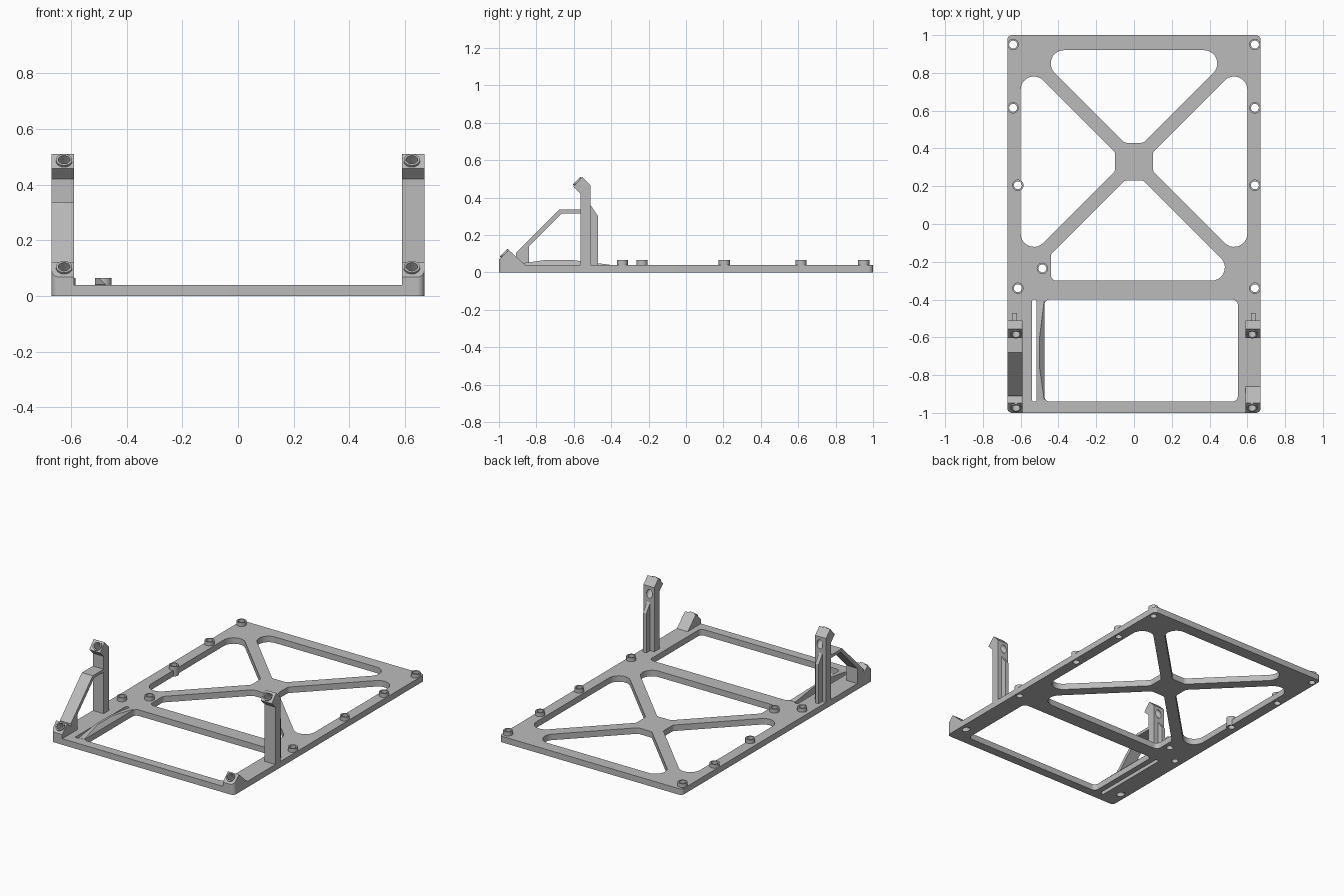
import bpy
import bmesh
from math import pi, sin, tan, radians
from mathutils import Vector, Matrix

cube = bpy.data.objects.get("Cube")
if cube:
    bpy.data.objects.remove(cube, do_unlink=True)

grey = bpy.data.materials.new("plain grey")
grey.use_nodes = True
grey.diffuse_color = (0.5, 0.5, 0.5, 1)
grey.node_tree.nodes["Principled BSDF"].inputs["Base Color"].default_value = (0.5, 0.5, 0.5, 1)

W, T = 0.67, 0.04          # half width and thickness of the plate
BOSS_R, HOLE_R = 0.03, 0.021


def rounded(points, radius):
    """Round the corners of a polygon; a point may carry its own radius."""
    out = []
    for i, point in enumerate(points):
        p = Vector(point[:2])
        r = point[2] if len(point) > 2 else radius
        a = (Vector(points[i - 1][:2]) - p).normalized()
        b = (Vector(points[(i + 1) % len(points)][:2]) - p).normalized()
        half = a.angle(b) / 2
        centre = p + (a + b).normalized() * r / sin(half)
        start = p + a * r / tan(half) - centre
        end = p + b * r / tan(half) - centre
        sweep = pi - 2 * half
        steps = 10
        for k in range(steps + 1):
            f = k / steps
            out.append(centre + (start * sin((1 - f) * sweep) + end * sin(f * sweep)) / sin(sweep))
    return out


def finish(name, bm):
    bmesh.ops.recalc_face_normals(bm, faces=bm.faces)
    mesh = bpy.data.meshes.new(name)
    bm.to_mesh(mesh)
    bm.free()
    mesh.materials.append(grey)
    obj = bpy.data.objects.new(name, mesh)
    bpy.context.collection.objects.link(obj)
    return obj


def prism(name, profile, lo, hi, axis="Z"):
    """Extrude an xy profile along z, or a yz profile along x."""
    bm = bmesh.new()
    along = Vector((0, 0, 1)) if axis == "Z" else Vector((1, 0, 0))
    verts = [bm.verts.new((u, v, lo) if axis == "Z" else (lo, u, v)) for u, v in profile]
    face = bm.faces.new(verts)
    ext = bmesh.ops.extrude_face_region(bm, geom=[face])
    moved = [g for g in ext["geom"] if isinstance(g, bmesh.types.BMVert)]
    bmesh.ops.translate(bm, verts=moved, vec=along * (hi - lo))
    return finish(name, bm)


def cylinder(name, top, depth, radius, tilt=0):
    """Cylinder hanging below the centre of its top face."""
    bm = bmesh.new()
    matrix = (Matrix.Translation(top) @ Matrix.Rotation(tilt, 4, "X")
              @ Matrix.Translation((0, 0, -depth / 2)))
    bmesh.ops.create_cone(bm, cap_ends=True, segments=32, radius1=radius,
                          radius2=radius, depth=depth, matrix=matrix)
    return finish(name, bm)


def boolean(obj, other, operation, keep=False):
    mod = obj.modifiers.new(operation, "BOOLEAN")
    mod.object, mod.operation, mod.solver = other, operation, "EXACT"
    bpy.context.view_layer.objects.active = obj
    bpy.ops.object.modifier_apply(modifier=mod.name)
    if not keep:
        bpy.data.objects.remove(other, do_unlink=True)


# Base plate with the cross-braced openings
outline = rounded([(-W, -1), (W, -1), (W, 1), (-W, 1)], 0.025)
plate = prism("base_plate", outline, 0, T)
side = [(0.10, 0.28), (0.60, -0.22, 0.07), (0.60, 0.88, 0.07), (0.10, 0.38)]
openings = [
    ([(-0.05, 0.43), (0.05, 0.43), (0.54, 0.92, 0.07), (-0.54, 0.92, 0.07)], 0.03),
    (side, 0.03),
    ([(-p[0], *p[1:]) for p in side], 0.03),
    ([(-0.05, 0.23), (0.05, 0.23), (0.58, -0.30, 0.07), (-0.44, -0.30), (-0.44, -0.16)], 0.03),
    ([(-0.475, -0.94), (0.55, -0.94), (0.55, -0.40), (-0.475, -0.40)], 0.03),
    ([(-0.54, -0.94), (-0.515, -0.94), (-0.515, -0.40), (-0.54, -0.40)], 0.011),
]
for points, radius in openings:
    boolean(plate, prism("cutter", rounded(points, radius), -0.1, 0.2), "DIFFERENCE")

# Round bosses with through holes
bosses = [(x, y) for x in (-0.64, 0.64) for y in (0.95, 0.615)]
bosses += [(x, y) for x in (-0.615, 0.64) for y in (0.205, -0.34)]
bosses.append((-0.485, -0.235))
for x, y in bosses:
    boolean(plate, cylinder("boss", (x, y, 0.065), 0.065, BOSS_R), "UNION")
for x, y in bosses:
    boolean(plate, cylinder("hole", (x, y, 0.2), 0.4, HOLE_R), "DIFFERENCE")
parts = [plate]

# Low tapered catch beside the slot
bm = bmesh.new()
rings = []
for y, h in ((-0.93, 0.001), (-0.76, 0.025), (-0.6, 0.025), (-0.41, 0.001)):
    section = [(-0.515, T), (-0.475, T), (-0.475 - h, T + h), (-0.515, T + h)]
    rings.append([bm.verts.new((x, y, z)) for x, z in section])
for r, s in zip(rings, rings[1:]):
    for k in range(4):
        bm.faces.new((r[k], r[k - 1], s[k - 1], s[k]))
bm.faces.new(rings[0])
bm.faces.new(rings[-1])
parts.append(finish("slot_catch", bm))

# Uprights: front wedge, tall post, rear rib and angled screw bosses
wedge = [(-1, T), (-1, 0.068), (-0.948, 0.12), (-0.86, T)]
post = [(-0.565, T), (-0.565, 0.42), (-0.603, 0.458), (-0.555, 0.51), (-0.51, 0.465), (-0.51, T)]
rib = [(-0.511, T), (-0.511, 0.36), (-0.47, 0.30), (-0.47, T)]
strut = [(-0.91, T), (-0.91, 0.105), (-0.68, 0.335), (-0.56, 0.335),
         (-0.56, 0.315), (-0.665, 0.315), (-0.84, 0.14), (-0.84, T)]
screws = {"lower": (-0.975, 0.105), "upper": (-0.585, 0.49)}
TILT = radians(45)

for label, sign in (("left", 1), ("right", -1)):
    lo, hi = sorted((sign * 0.59, sign * W))
    mid = sign * 0.632
    group = [prism(label + "_front_wedge", wedge, lo, hi, "X"),
             prism(label + "_post", post, lo, hi, "X"),
             prism(label + "_rear_rib", rib, mid - 0.012, mid + 0.012, "X")]
    boolean(group[0], prism("trim", outline, -0.1, 1), "INTERSECT")
    if label == "right":
        group.append(prism("right_diagonal_strut", strut, lo, hi, "X"))
    for level, (y, z) in screws.items():
        centre = Vector((sign * 0.625, y, z))
        group.append(cylinder(f"{label}_{level}_screw_boss", centre, 0.025, BOSS_R - 0.001, TILT))
    for level, (y, z) in screws.items():
        start = Vector((sign * 0.625, y - 0.05, z + 0.05))
        hole = cylinder("screw_hole", start, 0.3, HOLE_R, TILT)
        targets = group + [plate] if level == "lower" else group
        for obj in targets:
            boolean(obj, hole, "DIFFERENCE", keep=True)
        bpy.data.objects.remove(hole, do_unlink=True)
    parts += group

# Smooth the round walls and keep hard edges crisp
bpy.ops.object.select_all(action="DESELECT")
for obj in parts:
    obj.select_set(True)
bpy.context.view_layer.objects.active = plate
bpy.ops.object.shade_smooth_by_angle(angle=radians(30))
